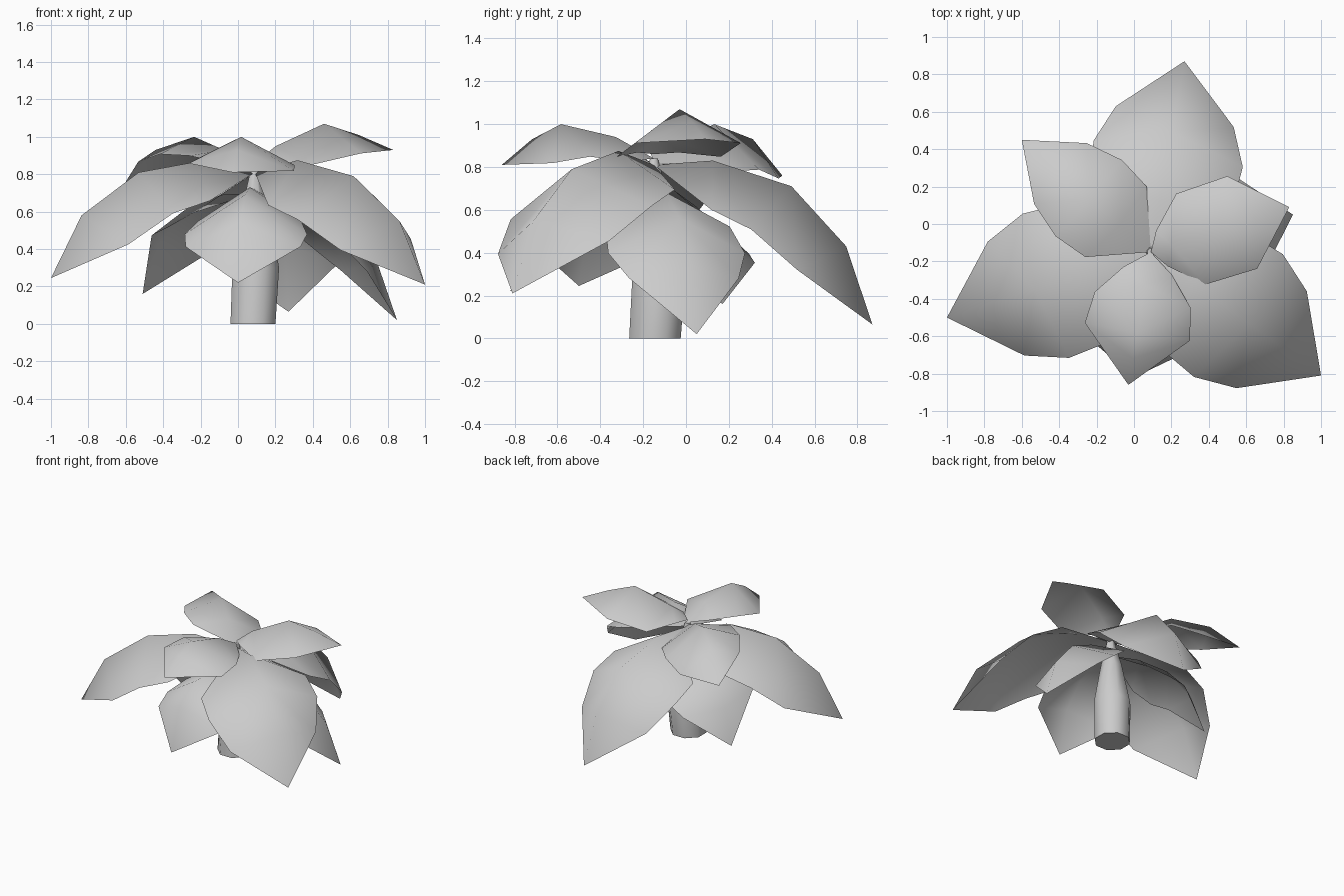
import bpy, bmesh, math
from mathutils import Vector

cube = bpy.data.objects.get("Cube")
if cube:
    bpy.data.objects.remove(cube, do_unlink=True)

# One plain grey for the whole plant
grey = bpy.data.materials.new("plant_grey")
grey.use_nodes = True
colour = (0.6, 0.6, 0.6, 1)
grey.diffuse_color = colour
grey.node_tree.nodes["Principled BSDF"].inputs["Base Color"].default_value = colour

HUB = Vector((0.09, -0.15, 0))


def finish(name, bm, angle):
    """Turn a bmesh into a smooth-shaded grey object."""
    bmesh.ops.recalc_face_normals(bm, faces=bm.faces)
    if sum(f.normal.z for f in bm.faces) < 0 and "leaf" in name:
        bmesh.ops.reverse_faces(bm, faces=bm.faces)
    mesh = bpy.data.meshes.new(name)
    bm.to_mesh(mesh)
    bm.free()
    mesh.materials.append(grey)
    obj = bpy.data.objects.new(name, mesh)
    bpy.context.collection.objects.link(obj)
    bpy.ops.object.select_all(action="DESELECT")
    obj.select_set(True)
    bpy.context.view_layer.objects.active = obj
    bpy.ops.object.shade_smooth_by_angle(angle=math.radians(angle))


def leaf(name, tip, base, spine, heights, rim, widths, drops, roll=0):
    """Arched leaf: a ridge along the middle and two lower rims, meeting at hub and tip.
    spine and rim are fractions of the way to the tip; roll lifts the left rim."""
    bm = bmesh.new()
    tip = Vector(tip)
    reach = Vector((tip.x - HUB.x, tip.y - HUB.y, 0))
    side = Vector((-reach.y, reach.x, 0)).normalized()
    up = Vector((0, 0, 1))
    start = bm.verts.new(HUB + up * base)
    end = bm.verts.new(tip)

    # Ridge height at any fraction, so the rims hang below it
    stations = [(0, base), *zip(spine, heights), (1, tip.z)]

    def ridge(t):
        for (a, za), (b, zb) in zip(stations, stations[1:]):
            if t <= b:
                return za + (zb - za) * (t - a) / (b - a)

    middle = [bm.verts.new(HUB + reach * t + up * z) for t, z in zip(spine, heights)]
    for sign in (-1, 1):
        edge = [bm.verts.new(HUB + reach * t + side * w * sign
                             + up * (ridge(t) - d + roll * sign))
                for t, w, d in zip(rim, widths, drops)]
        bm.faces.new((start, middle[0], edge[0]))
        for i in range(len(middle) - 1):
            bm.faces.new((middle[i], middle[i + 1], edge[i + 1], edge[i]))
        bm.faces.new((middle[-1], end, edge[-1]))
    finish(name, bm, 80)


# Upper leaves, small and nearly level
leaf("upper_front_leaf", (-0.03, -0.86, 0.81), 0.84, (0.25, 0.61, 0.8), (0.94, 1, 0.93),
     (0.14, 0.36, 0.6), (0.13, 0.26, 0.285), (0.05, 0.09, 0.16), roll=-0.02)
leaf("upper_left_leaf", (0.83, 0.09, 0.93), 0.86, (0.15, 0.5, 0.75), (0.95, 1.07, 1.01),
     (0.08, 0.29, 0.66), (0.1, 0.255, 0.26), (0.04, 0.15, 0.12))
leaf("upper_right_leaf", (-0.6, 0.45, 0.76), 0.82, (0.24, 0.47, 0.77), (0.93, 1, 0.93),
     (0.27, 0.48, 0.7), (0.25, 0.27, 0.215), (0.1, 0.15, 0.14), roll=0.06)

# Large drooping leaves share one outline
LARGE = dict(rim=(0.33, 0.515, 0.71), widths=(0.39, 0.405, 0.32))
leaf("large_right_leaf", (-1, -0.5, 0.245), 0.81, (0.27, 0.57, 0.85), (0.87, 0.81, 0.58),
     drops=(0.2, 0.23, 0.27), **LARGE)
leaf("large_left_leaf", (1, -0.81, 0.21), 0.81, (0.25, 0.58, 0.85), (0.875, 0.79, 0.55),
     drops=(0.19, 0.22, 0.25), roll=0.03, **LARGE)
leaf("large_back_leaf", (0.27, 0.87, 0.065), 0.81, (0.27, 0.63, 0.88), (0.83, 0.71, 0.43),
     drops=(0.21, 0.24, 0.3), **LARGE)

# Low leaves hang closest to the stem
LOW = dict(spine=(0.3, 0.6, 0.86), rim=(0.32, 0.53, 0.7))
leaf("low_left_leaf", (0.85, 0.05, 0.02), 0.7, heights=(0.68, 0.56, 0.33),
     widths=(0.3, 0.33, 0.265), drops=(0.15, 0.19, 0.19), **LOW)
leaf("low_front_leaf", (0, -0.82, 0.22), 0.72, heights=(0.73, 0.69, 0.54),
     widths=(0.28, 0.33, 0.31), drops=(0.18, 0.22, 0.22), **LOW)
leaf("low_right_leaf", (-0.51, 0.17, 0.16), 0.7, heights=(0.69, 0.62, 0.42),
     widths=(0.28, 0.31, 0.28), drops=(0.15, 0.18, 0.13), roll=0.06, **LOW)

# Leaning stem, tapering into the hub: x, y, height, radius
SIDES = 8
bm = bmesh.new()
rings = []
for x, y, z, r in ((0.08, -0.145, 0, 0.13), (0.095, -0.125, 0.3, 0.135),
                   (0.09, -0.14, 0.6, 0.08), (0.09, -0.15, 0.84, 0.02)):
    turns = [2 * math.pi * (i + 0.5) / SIDES for i in range(SIDES)]
    rings.append([bm.verts.new((x + r * math.cos(a), y + r * math.sin(a), z)) for a in turns])
for low, high in zip(rings, rings[1:]):
    for i in range(SIDES):
        j = (i + 1) % SIDES
        bm.faces.new((low[i], low[j], high[j], high[i]))
bm.faces.new(rings[0])
bm.faces.new(rings[-1])
finish("stem", bm, 60)
